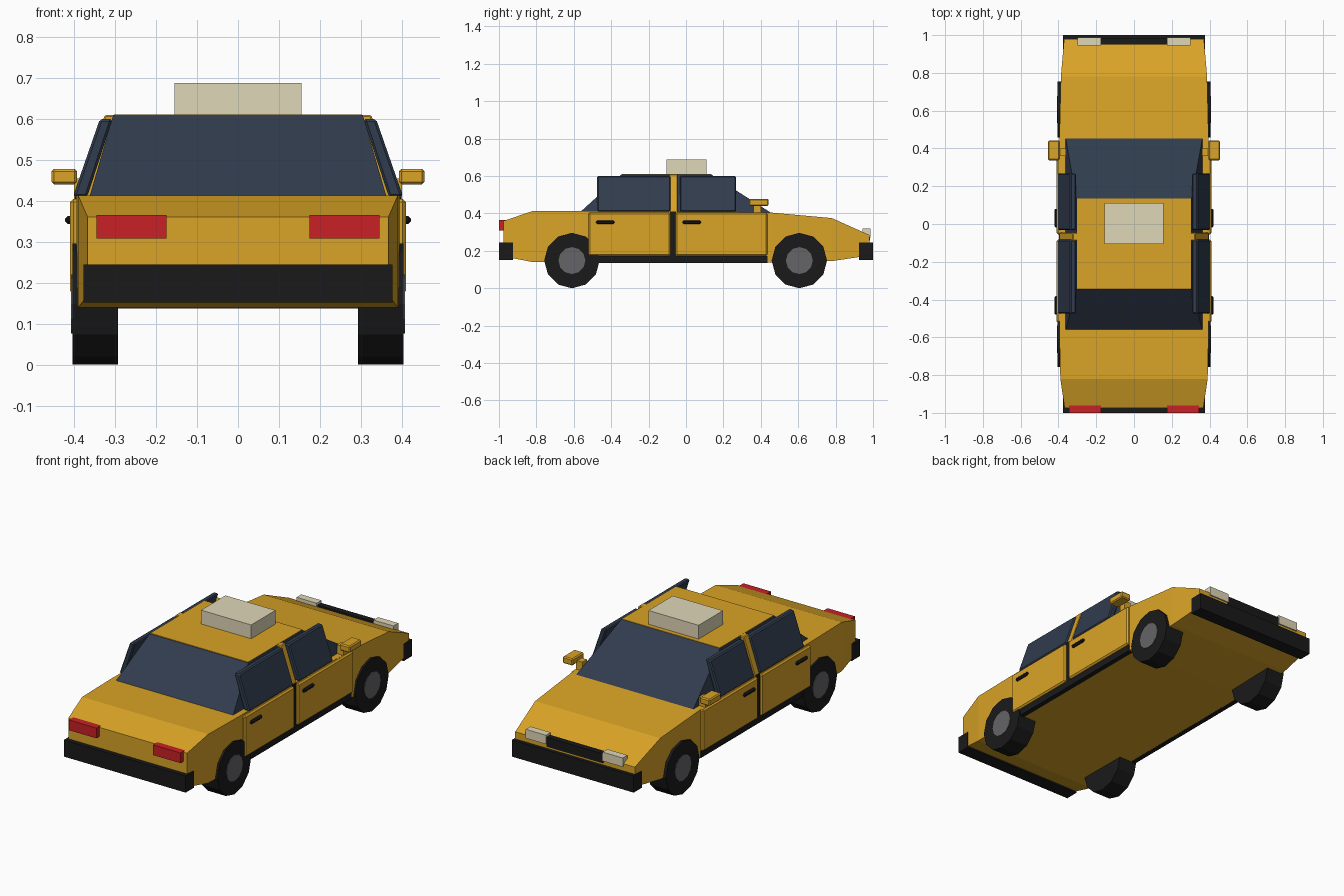
import bpy, bmesh, math

if "Cube" in bpy.data.objects:
    bpy.data.objects.remove(bpy.data.objects["Cube"])

def mat(name, r, g, b):
    m = bpy.data.materials.new(name)
    m.diffuse_color = (r, g, b, 1)
    m.use_nodes = True
    m.node_tree.nodes["Principled BSDF"].inputs["Base Color"].default_value = m.diffuse_color
    return m

YELLOW = mat("yellow paint", 0.70, 0.37, 0.02)
GLASS = mat("dark glass", 0.03, 0.045, 0.075)
BLACK = mat("black rubber", 0.01, 0.01, 0.01)
RED = mat("red lens", 0.58, 0.015, 0.018)
CREAM = mat("cream lens", 0.74, 0.68, 0.48)
GREY = mat("hub grey", 0.13, 0.13, 0.14)

def finish(name, bm, material, bevel=0):
    bmesh.ops.recalc_face_normals(bm, faces=bm.faces)
    me = bpy.data.meshes.new(name)
    bm.to_mesh(me)
    bm.free()
    me.materials.append(material)
    ob = bpy.data.objects.new(name, me)
    bpy.context.collection.objects.link(ob)
    if bevel:
        mod = ob.modifiers.new("bevel", 'BEVEL')
        mod.width = bevel
        mod.segments = 1
    return ob

def loft(name, a, b, material, bevel=0):
    """Solid between two matching outlines of 3D points."""
    bm = bmesh.new()
    va = [bm.verts.new(p) for p in a]
    vb = [bm.verts.new(p) for p in b]
    bm.faces.new(va)
    bm.faces.new(vb[::-1])
    n = len(a)
    for i in range(n):
        j = (i + 1) % n
        bm.faces.new((va[i], vb[i], vb[j], va[j]))
    return finish(name, bm, material, bevel)

def box(name, x, y, z, material, bevel=0):
    def rect(h):
        return [(x[0], y[0], h), (x[1], y[0], h), (x[1], y[1], h), (x[0], y[1], h)]
    return loft(name, rect(z[0]), rect(z[1]), material, bevel)

def panel(name, section, y, material, bevel=0):
    """Extrude an x-z section along y."""
    return loft(name, [(x, y[0], z) for x, z in section],
                [(x, y[1], z) for x, z in section], material, bevel)

# Lower body: sections (y, bottom, top, half width) from tail to nose
sections = [(-0.975, 0.17, 0.36, 0.367), (-0.82, 0.14, 0.413, 0.39),
            (-0.56, 0.137, 0.413, 0.395), (0.45, 0.137, 0.405, 0.395),
            (0.78, 0.145, 0.375, 0.387), (0.98, 0.175, 0.285, 0.37)]
bm = bmesh.new()
rings = [[bm.verts.new(p) for p in ((-w, y, lo), (w, y, lo), (w, y, hi), (-w, y, hi))]
         for y, lo, hi, w in sections]
for r, s in zip(rings, rings[1:]):
    for i in range(4):
        j = (i + 1) % 4
        bm.faces.new((r[i], r[j], s[j], s[i]))
bm.faces.new(rings[0])
bm.faces.new(rings[-1])
finish("body", bm, YELLOW)

# Cabin glass and roof skin
loft("cabin_glass",
     [(-0.363, -0.565, 0.408), (0.363, -0.565, 0.408), (0.363, 0.46, 0.40), (-0.363, 0.46, 0.40)],
     [(-0.305, -0.345, 0.608), (0.305, -0.345, 0.608), (0.305, 0.135, 0.608), (-0.305, 0.135, 0.608)],
     GLASS)
box("roof", (-0.303, 0.303), (-0.343, 0.135), (0.604, 0.611), YELLOW)
box("roof_sign", (-0.155, 0.155), (-0.105, 0.11), (0.606, 0.688), CREAM)

# Bumpers and grille
box("rear_bumper", (-0.377, 0.377), (-1.0, -0.925), (0.152, 0.245), BLACK)
box("front_bumper", (-0.377, 0.377), (0.925, 1.0), (0.152, 0.245), BLACK)
box("grille", (-0.175, 0.175), (0.95, 0.983), (0.255, 0.308), BLACK)

for s, side in ((-1, "left"), (1, "right")):
    def X(a, b):
        return (min(s * a, s * b), max(s * a, s * b))

    # Lights
    box(side + "_tail_light", X(0.175, 0.345), (-1.0, -0.955), (0.308, 0.365), RED)
    box(side + "_headlight", X(0.175, 0.30), (0.945, 0.987), (0.27, 0.32), CREAM)

    # Doors, leaning side windows and handles
    for pos, dy, wy, hy in (("front", (-0.055, 0.435), (-0.033, 0.268), (-0.018, 0.08)),
                            ("rear", (-0.522, -0.083), (-0.475, -0.083), (-0.48, -0.382))):
        box(f"{side}_{pos}_door", X(0.375, 0.41), dy, (0.172, 0.405), YELLOW, 0.008)
        panel(f"{side}_{pos}_window",
              [(s * 0.368, 0.41), (s * 0.403, 0.41), (s * 0.337, 0.60), (s * 0.306, 0.60)],
              wy, GLASS, 0.006)
        box(f"{side}_{pos}_handle", X(0.402, 0.422), hy, (0.343, 0.363), BLACK, 0.007)

    # Pillar between doors, dark door gap and sill
    panel(side + "_pillar",
          [(s * 0.35, 0.405), (s * 0.395, 0.405), (s * 0.325, 0.61), (s * 0.295, 0.61)],
          (-0.09, -0.045), YELLOW, 0.004)
    box(side + "_door_gap", X(0.38, 0.398), (-0.085, -0.053), (0.16, 0.41), BLACK)
    box(side + "_sill", X(0.37, 0.398), (-0.52, 0.435), (0.136, 0.173), BLACK)

    # Mirror
    box(side + "_mirror", X(0.393, 0.455), (0.337, 0.442), (0.44, 0.478), YELLOW, 0.006)
    box(side + "_mirror_arm", X(0.36, 0.40), (0.36, 0.40), (0.40, 0.455), YELLOW)

    # Wheels and hubs
    for pos, y in (("front", 0.606), ("rear", -0.61)):
        for part, r, x0, x1, m in (("wheel", 0.148, 0.293, 0.404, BLACK),
                                   ("hub", 0.072, 0.36, 0.407, GREY)):
            ring = [(r * math.sin(k * math.pi / 6), r * math.cos(k * math.pi / 6)) for k in range(12)]
            loft(f"{side}_{pos}_{part}",
                 [(s * x0, y + u, 0.148 + v) for u, v in ring],
                 [(s * x1, y + u, 0.148 + v) for u, v in ring], m)
